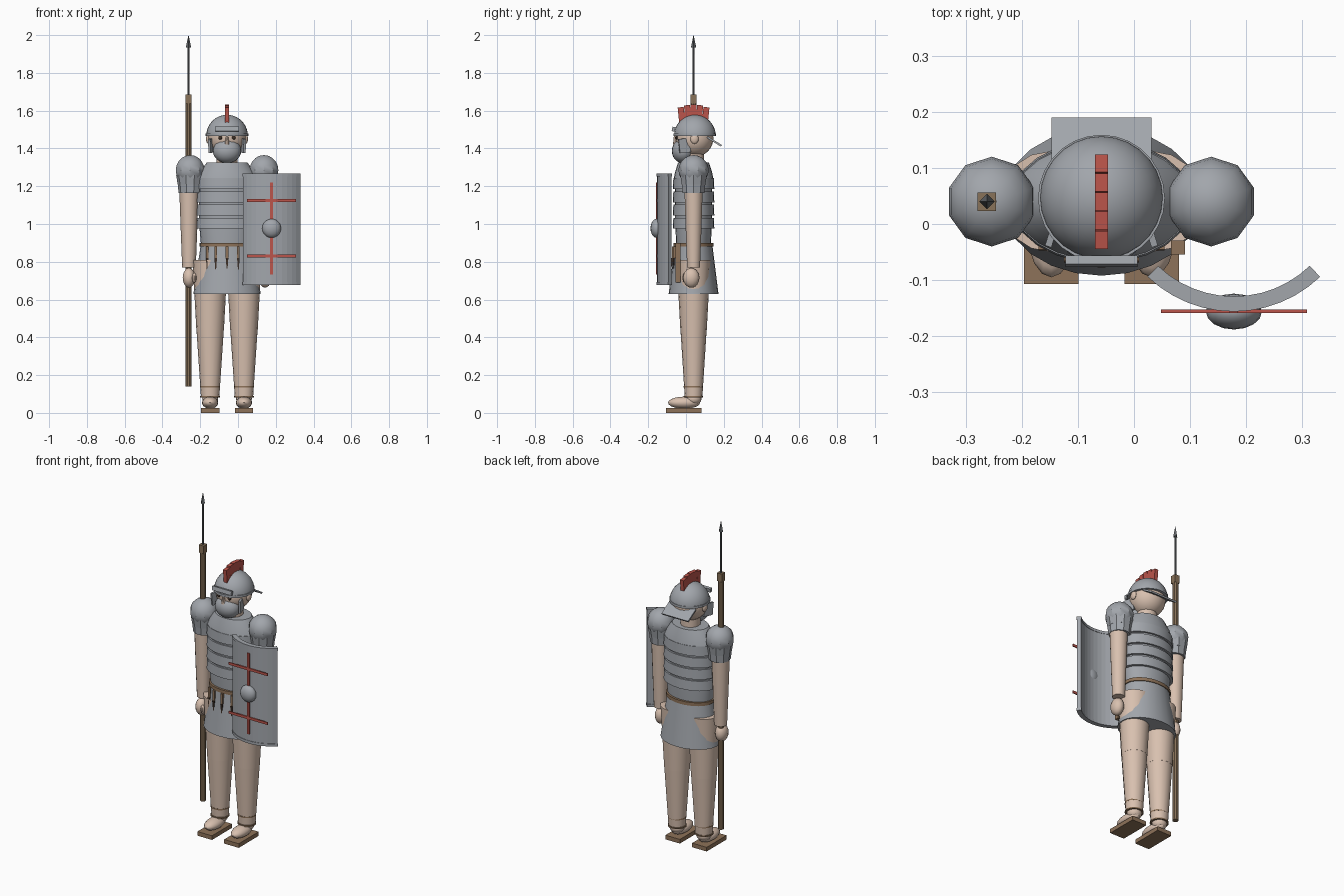
import bpy, bmesh, math
from mathutils import Matrix, Vector

old = bpy.data.objects.get("Cube")
if old:
    bpy.data.objects.remove(old, do_unlink=True)

CX, CY = -0.058, 0.04   # body axis


def material(name, rgb):
    m = bpy.data.materials.new(name)
    m.use_nodes = True
    m.diffuse_color = (*rgb, 1)
    m.node_tree.nodes["Principled BSDF"].inputs["Base Color"].default_value = (*rgb, 1)
    return m


SKIN = material("skin", (0.69, 0.53, 0.43))
STEEL = material("steel", (0.36, 0.38, 0.41))
IRON = material("dark_iron", (0.12, 0.13, 0.14))
LEATHER = material("leather", (0.27, 0.17, 0.10))
WOOD = material("wood", (0.25, 0.17, 0.10))
RED = material("red", (0.50, 0.09, 0.07))
DARK = material("dark_brown", (0.05, 0.03, 0.02))


def finish(name, bm, mat, smooth=True):
    bmesh.ops.recalc_face_normals(bm, faces=bm.faces)
    me = bpy.data.meshes.new(name)
    bm.to_mesh(me)
    bm.free()
    me.materials.append(mat)
    if smooth:
        for p in me.polygons:
            p.use_smooth = True
        me.set_sharp_from_angle(angle=math.radians(35))
    ob = bpy.data.objects.new(name, me)
    bpy.context.collection.objects.link(ob)
    return ob


def box(name, c, size, mat, tilt=0, spin=0):
    bm = bmesh.new()
    bmesh.ops.create_cube(bm, size=1, matrix=Matrix.Translation(c) @ Matrix.Rotation(spin, 4, 'Z')
                          @ Matrix.Rotation(tilt, 4, 'X') @ Matrix.Diagonal((*size, 1)))
    return finish(name, bm, mat, False)


def ball(name, c, r, mat, u=20, v=12, smooth=True):
    bm = bmesh.new()
    bmesh.ops.create_uvsphere(bm, u_segments=u, v_segments=v, radius=1,
                              matrix=Matrix.Translation(c) @ Matrix.Diagonal((*r, 1)))
    return finish(name, bm, mat, smooth)


def loft(name, profile, mat, n=24, x=CX, y=CY, smooth=True, turn=0):
    """Stack of elliptical rings given as (x radius, y radius, z), capped."""
    bm = bmesh.new()
    rings = []
    for rx, ry, z in profile:
        rings.append([bm.verts.new((x + rx * math.cos(turn + math.tau * i / n),
                                    y + ry * math.sin(turn + math.tau * i / n), z)) for i in range(n)])
    for a, b in zip(rings, rings[1:]):
        for i in range(n):
            j = (i + 1) % n
            bm.faces.new((a[i], a[j], b[j], b[i]))
    bm.faces.new(rings[0])
    bm.faces.new(rings[-1])
    return finish(name, bm, mat, smooth)


# Torso: core, overlapping plate bands, collar, belt and skirt
loft("torso_core", [(0.135, 0.09, 0.86), (0.148, 0.097, 1.0), (0.15, 0.099, 1.25)], STEEL)
for i in range(4):
    z = 0.975 + i * 0.07
    loft(f"torso_band_{i}", [(0.163, 0.11, z), (0.16, 0.107, z + 0.058)], STEEL)
loft("collar_plate", [(0.16, 0.105, 1.24), (0.145, 0.098, 1.275), (0.108, 0.082, 1.325)], STEEL)
loft("skirt", [(0.178, 0.132, 0.63), (0.14, 0.1, 0.885)], STEEL)
loft("belt", [(0.147, 0.105, 0.88), (0.147, 0.105, 0.9)], LEATHER)
loft("neck", [(0.055, 0.055, 1.3), (0.055, 0.055, 1.4)], SKIN, 16)

# Pointed straps hanging from the belt
for i, dx in enumerate((-0.105, -0.06, 0, 0.06, 0.105)):
    y = CY - 0.113 * math.sqrt(1 - (dx / 0.155) ** 2)
    loft(f"strap_{i}", [(0.002, 0.002, 0.75), (0.01, 0.006, 0.82)], DARK, 4, CX + dx, y, False, math.pi / 4)
    box(f"strap_tab_{i}", (CX + dx, y + 0.004, 0.85), (0.014, 0.012, 0.062), LEATHER)
box("scabbard", (0.078, -0.042, 0.795), (0.025, 0.025, 0.21), LEATHER)

# Limbs, mirrored about the body axis
for side, s in (("right", -1), ("left", 1)):
    lx, ax = CX + s * 0.0895, CX + s * 0.1955
    loft(side + "_thigh", [(0.073, 0.07, 0.44), (0.093, 0.09, 0.81)], SKIN, 16, lx)
    loft(side + "_shin", [(0.049, 0.047, 0.09), (0.073, 0.07, 0.45)], SKIN, 16, lx)
    for z in (0.085, 0.138):
        loft(f"{side}_ankle_strap_{z}", [(0.053, 0.051, z - 0.004), (0.053, 0.051, z + 0.004)],
             LEATHER, 16, lx, CY - 0.001)
    ball(side + "_ankle", (lx, CY, 0.075), (0.042, 0.042, 0.035), SKIN, 16, 10)
    ball(side + "_foot", (lx, -0.01, 0.054), (0.043, 0.085, 0.032), SKIN, 16, 10)
    box(side + "_sole", (lx, -0.012, 0.0125), (0.097, 0.19, 0.025), LEATHER)

    ball(side + "_shoulder_guard", (ax, CY, 1.285), (0.08, 0.08, 0.08), STEEL, 10, 10)
    loft(side + "_sleeve_upper", [(0.066, 0.066, 1.21), (0.074, 0.074, 1.26)], STEEL, 10, ax)
    loft(side + "_sleeve_lower", [(0.061, 0.061, 1.165), (0.067, 0.067, 1.225)], STEEL, 10, ax)
    loft(side + "_arm", [(0.036, 0.035, 0.77), (0.043, 0.042, 0.95), (0.052, 0.05, 1.2)], SKIN, 14, ax + s * 0.006)
    ball(side + "_hand", (ax + s * 0.006, CY - 0.012, 0.715), (0.034, 0.043, 0.052), SKIN, 14, 10)
    ball(side + "_thumb", (ax - s * 0.022, CY - 0.045, 0.715), (0.012, 0.014, 0.026), SKIN, 10, 8)

    # Paired parts of the head
    ball(side + "_ear", (CX + s * 0.099, CY + 0.005, 1.45), (0.012, 0.022, 0.026), SKIN, 12, 8)
    ball(side + "_eye", (CX + s * 0.036, -0.05, 1.457), (0.011, 0.008, 0.01), DARK, 10, 8)
    box(side + "_cheek_guard", (CX + s * 0.085, -0.008, 1.415), (0.012, 0.06, 0.075), STEEL, 0.1, s * 0.3)

# Head and face
ball("head", (CX, CY + 0.005, 1.455), (0.1, 0.1, 0.1), SKIN, 24, 16)
ball("chin_guard", (CX, -0.015, 1.387), (0.075, 0.06, 0.065), STEEL, 20, 12)
loft("nose", [(0.013, 0.013, 1.42), (0.005, 0.008, 1.47)], SKIN, 8, CX, -0.056)

# Helmet: dome, rim, brow bar, neck plate and stepped crest
dome = [(0.11 * math.cos(a), 0.11 * math.sin(a)) for a in (math.radians(i * 8.9) for i in range(11))]
loft("helmet_dome", [(r, r, 1.468 + h) for r, h in dome], STEEL, 28, CX, CY + 0.007)
loft("helmet_rim", [(0.113, 0.113, 1.466), (0.113, 0.113, 1.48)], STEEL, 28, CX, CY + 0.006)
box("brow_bar", (CX, -0.066, 1.502), (0.128, 0.016, 0.024), STEEL, -0.2)
box("neck_plate", (CX, 0.15, 1.437), (0.178, 0.088, 0.01), STEEL, -0.55)
for i in range(5):
    k = abs(i - 2)
    box(f"crest_{i}", (CX, 0.04 + (i - 2) * 0.032, 1.59 - 0.0035 * k * k),
        (0.023, 0.032, 0.085), RED, -(i - 2) * 0.05)

# Spear
SX = -0.262
loft("spear_shaft", [(0.017, 0.017, 0.14), (0.017, 0.017, 1.65)], WOOD, 10, SX)
box("spear_collar", (SX, CY, 1.662), (0.033, 0.033, 0.048), WOOD)
loft("spear_shank", [(0.006, 0.006, 1.68), (0.005, 0.005, 1.95)], IRON, 8, SX)
loft("spear_tip", [(0.014, 0.014, 1.935), (0.0005, 0.0005, 2.0)], IRON, 4, SX, CY, False)


# Curved shield: an arc slab, with thicker rims at both ends
def arc_slab(name, r0, r1, z0, z1, half=0.765, n=12):
    bm = bmesh.new()
    rows = []
    for i in range(n + 1):
        a = half * (2 * i / n - 1)
        rows.append([bm.verts.new((0.178 + r * math.sin(a), 0.066 - r * math.cos(a), z))
                     for r, z in ((r0, z0), (r1, z0), (r1, z1), (r0, z1))])
    for a, b in zip(rows, rows[1:]):
        for j in range(4):
            k = (j + 1) % 4
            bm.faces.new((a[j], a[k], b[k], b[j]))
    bm.faces.new(rows[0])
    bm.faces.new(rows[-1])
    return finish(name, bm, STEEL, False)


arc_slab("shield", 0.197, 0.219, 0.685, 1.26)
arc_slab("shield_rim_top", 0.195, 0.222, 1.252, 1.268)
arc_slab("shield_rim_bottom", 0.195, 0.222, 0.676, 0.692)
ball("shield_boss", (0.178, -0.156, 0.977), (0.05, 0.032, 0.05), STEEL, 16, 10)
box("shield_stripe_upright", (0.178, -0.1555, 0.977), (0.015, 0.006, 0.488), RED)
for z in (0.83, 1.125):
    box(f"shield_stripe_{z}", (0.178, -0.1555, z), (0.26, 0.006, 0.015), RED)
